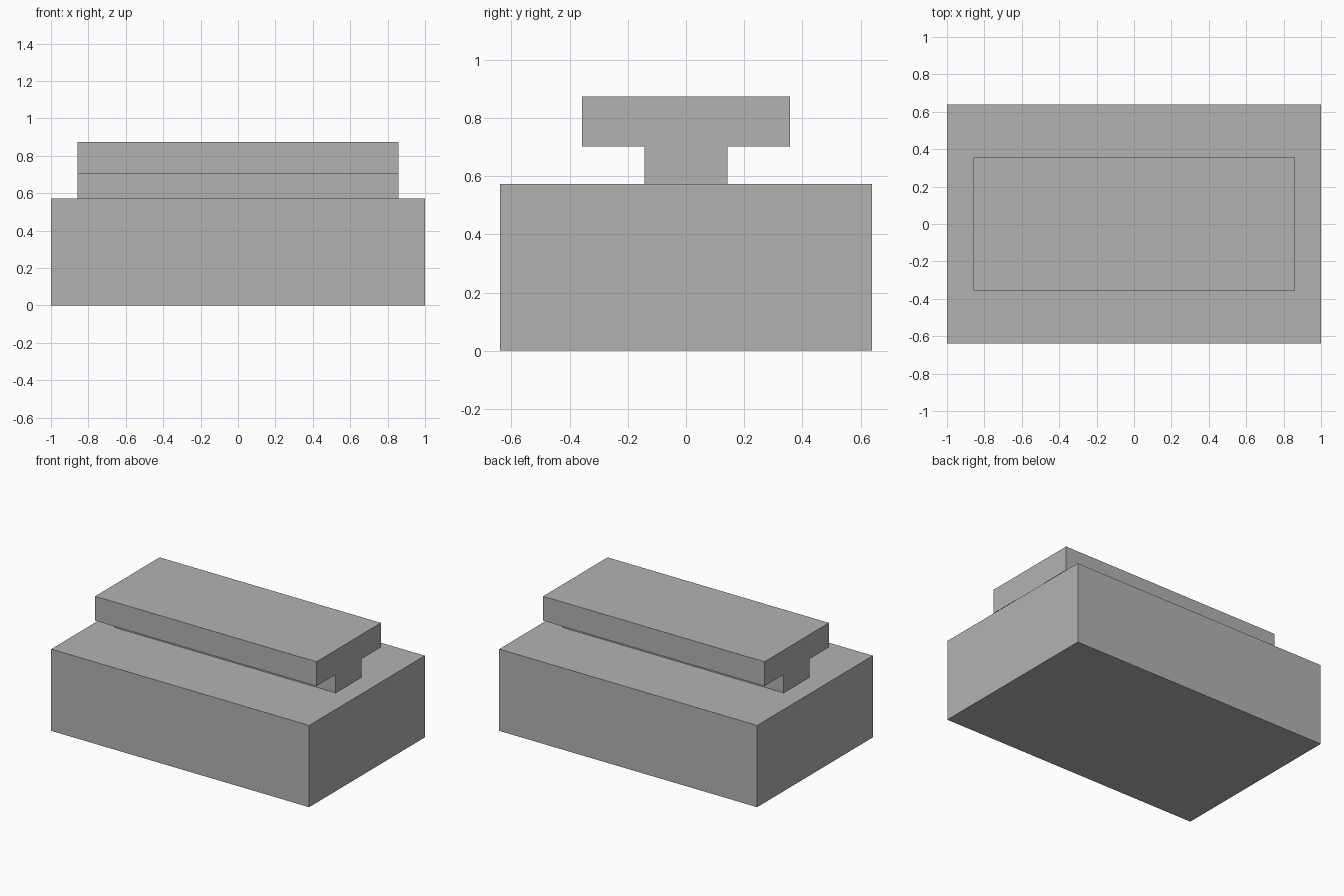
import bpy
import bmesh

cube = bpy.data.objects.get("Cube")
if cube:
    bpy.data.objects.remove(cube, do_unlink=True)

# Single grey finish
GREY = (0.45, 0.45, 0.45, 1.0)
grey = bpy.data.materials.new("plain_grey")
grey.use_nodes = True
grey.diffuse_color = GREY
grey.node_tree.nodes["Principled BSDF"].inputs["Base Color"].default_value = GREY


def extrude_profile(name, half_profile, half_length):
    """Mirror a (y, z) half profile across y = 0 and extrude it along x."""
    outline = half_profile + [(-y, z) for y, z in reversed(half_profile)]
    bm = bmesh.new()
    face = bm.faces.new([bm.verts.new((-half_length, y, z)) for y, z in outline])
    result = bmesh.ops.extrude_face_region(bm, geom=[face])
    moved = [v for v in result["geom"] if isinstance(v, bmesh.types.BMVert)]
    bmesh.ops.translate(bm, verts=moved, vec=(2 * half_length, 0, 0))
    bmesh.ops.recalc_face_normals(bm, faces=bm.faces[:])
    mesh = bpy.data.meshes.new(name)
    bm.to_mesh(mesh)
    bm.free()
    mesh.materials.append(grey)
    obj = bpy.data.objects.new(name, mesh)
    bpy.context.collection.objects.link(obj)
    return obj


BASE_TOP = 0.573

# Solid base block
extrude_profile("base_block", [(0.64, 0), (0.64, BASE_TOP)], 1.0)

# T-shaped rail standing on the base
extrude_profile(
    "t_rail",
    [(0.143, BASE_TOP), (0.143, 0.702), (0.357, 0.702), (0.357, 0.873)],
    0.858,
)
